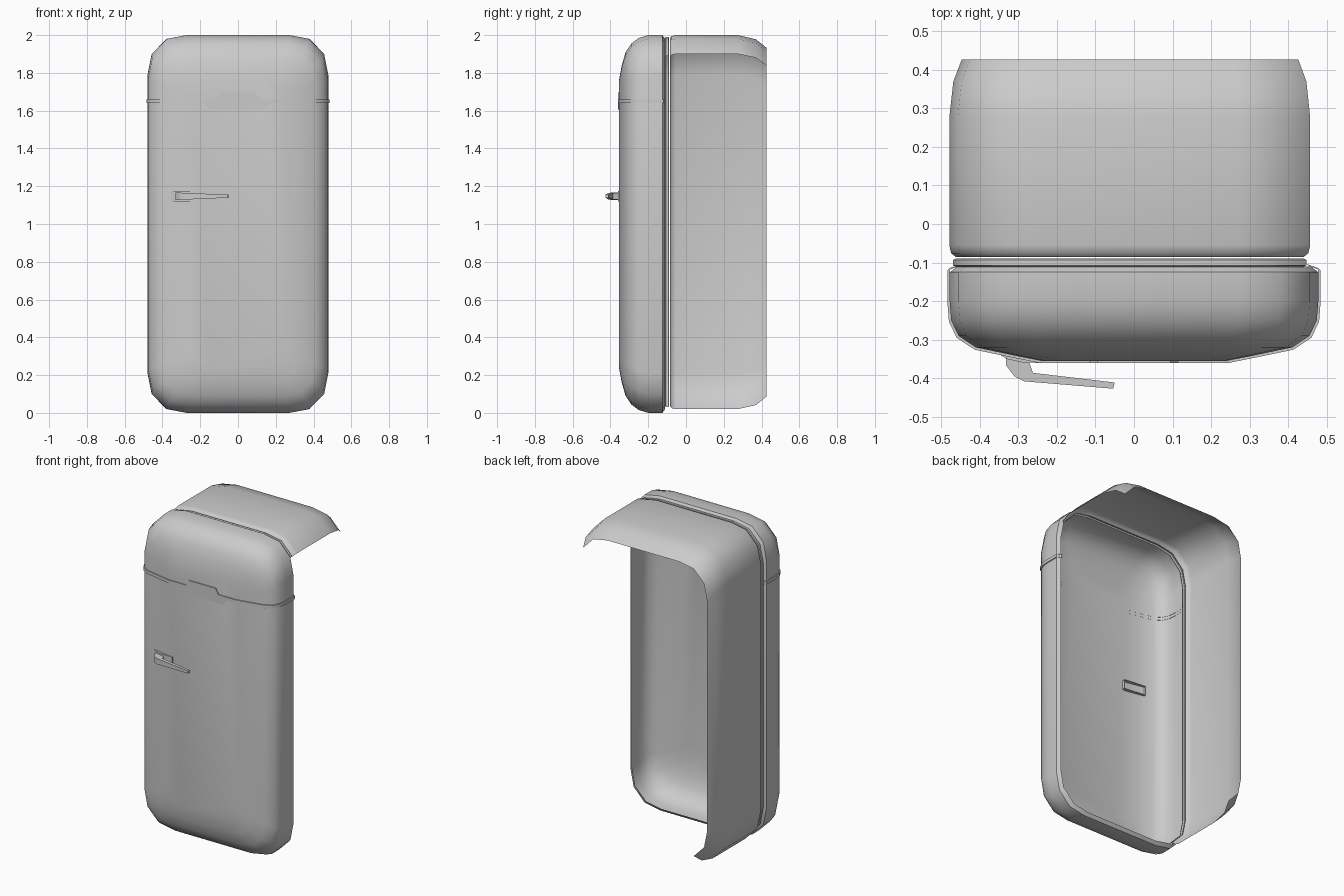
import bpy, bmesh, math

if "Cube" in bpy.data.objects:
    bpy.data.objects.remove(bpy.data.objects["Cube"])

# quarter-corner offsets (inset in x, inset in z), from side to top
CORNER = [(0, .21), (.022, .10), (.10, .02), (.207, 0)]


def ring(hx, hz, k=1.0):
    """Clockwise (seen from the front) rounded rectangle, starting bottom left."""
    c = [(hx - a * k, hz - b * k) for a, b in CORNER]
    pts = [(-x, -z) for x, z in reversed(c)]
    pts += [(-x, z) for x, z in c]
    pts += [(x, z) for x, z in reversed(c)]
    pts += [(x, -z) for x, z in c]
    return pts


def finish(name, bm, angle=45):
    me = bpy.data.meshes.new(name)
    bm.to_mesh(me)
    bm.free()
    ob = bpy.data.objects.new(name, me)
    bpy.context.collection.objects.link(ob)
    bpy.ops.object.select_all(action='DESELECT')
    ob.select_set(True)
    bpy.context.view_layer.objects.active = ob
    bpy.ops.object.shade_smooth_by_angle(angle=math.radians(angle))
    return ob


def loft(name, sections, closed=True, cap_first=False):
    """Skin sections given as lists of 3D points."""
    bm = bmesh.new()
    rows = [[bm.verts.new(p) for p in s] for s in sections]
    n = len(rows[0])
    for a, b in zip(rows, rows[1:]):
        for j in range(n if closed else n - 1):
            k = (j + 1) % n
            bm.faces.new((a[j], a[k], b[k], b[j]))
    if cap_first:
        bm.faces.new(list(reversed(rows[0])))
    return finish(name, bm)


def at_y(pts, y, s=1.0):
    return [(x * s, y, 1 + z * s) for x, z in pts]


# door: hollow pillow-shaped shell (y, half width, half height, corner scale)
DOOR = [(-.355, .24, .76, .45), (-.34, .315, .84, .6), (-.32, .41, .91, .8),
        (-.29, .455, .955, .95), (-.25, .474, .985, 1), (-.2, .478, 1, 1),
        (-.125, .478, 1, 1), (-.11, .458, .98, 1)]
loft("door", [at_y(ring(hx, hz, k), y) for y, hx, hz, k in DOOR], cap_first=True)

# body and gasket: left wall and top only, ending at the right and lower corners
def shell(hx, hz):
    return ring(hx, hz)[1:11]


BODY = [(-.086, .018, 1), (-.076, .005, 1), (-.055, 0, 1),
        (.275, 0, 1), (.37, 0, .978), (.427, 0, .932)]
loft("body_shell", [at_y(shell(.479 - d, 1 - d), y, s) for y, d, s in BODY], closed=False)

GASKET = [(-.111, .018), (-.107, .01), (-.093, .01), (-.089, .018)]
loft("gasket", [at_y(shell(.479 - d, 1 - d), y) for y, d in GASKET], closed=False)

# trim band with a stepped centre plate (x, y, z low, z high)
HALF = [(.455, -.11), (.484, -.12), (.484, -.2), (.48, -.253), (.46, -.295),
        (.413, -.326), (.317, -.346), (.241, -.361)]
band = [(x, y, 1.64, 1.66) for x, y in HALF]
band += [(.175, -.361, 1.64, 1.66), (.143, -.361, 1.605, 1.66),
         (.115, -.361, 1.605, 1.66), (.095, -.361, 1.605, 1.695)]
band = [(-x, y, a, b) for x, y, a, b in band] + band[::-1]
bands = [[(x * .986, y + .006, a), (x, y, a), (x, y, b), (x * .986, y + .006, b)]
         for x, y, a, b in band]
loft("door_trim", [s[::-1] for s in bands], closed=False)


def prism(name, outline, half, zc, skip_back=False):
    """Extrude an xy outline in z with half height depending on x."""
    bm = bmesh.new()
    lo = [bm.verts.new((x, y, zc - half(x))) for x, y in outline]
    hi = [bm.verts.new((x, y, zc + half(x))) for x, y in outline]
    n = len(outline)
    bm.faces.new(lo[::-1])
    bm.faces.new(hi)
    for i in range(n - 1 if skip_back else n):
        j = (i + 1) % n
        bm.faces.new((lo[i], lo[j], hi[j], hi[i]))
    bmesh.ops.recalc_face_normals(bm, faces=bm.faces)
    return finish(name, bm, 20)


# handle base, open at the back inside the door
prism("handle_base", [(-.355, -.318), (-.355, -.334), (-.33, -.35), (-.29, -.359),
                      (-.21, -.361), (-.21, -.335)], lambda x: .029, 1.147, True)

# tapering lever
prism("handle_lever", [(-.332, -.345), (-.332, -.366), (-.31, -.395), (-.285, -.408),
                       (-.054, -.427), (-.05, -.411), (-.262, -.386), (-.275, -.35)],
      lambda x: .008 + .012 * (-.05 - x) / .285, 1.147)
